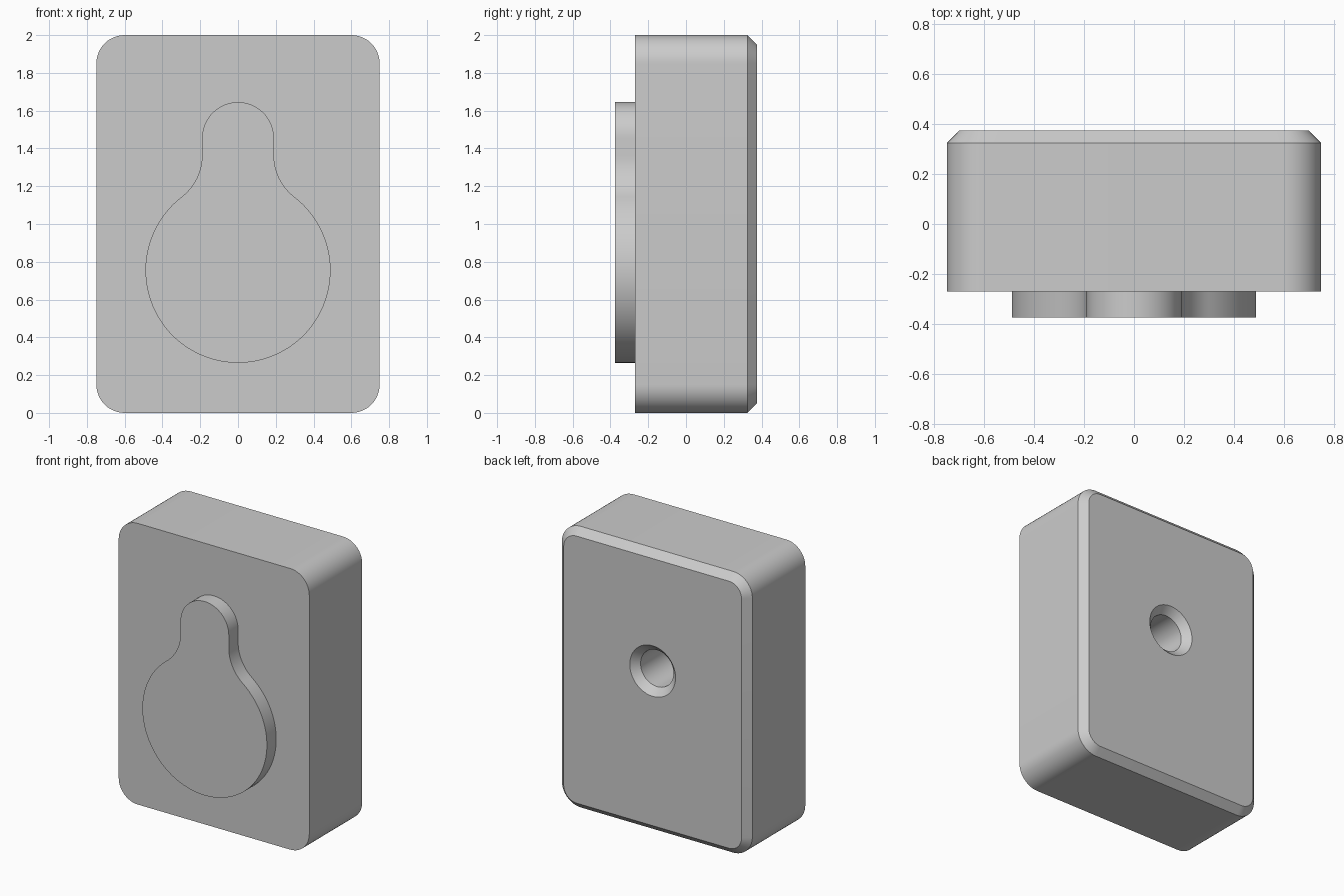
import bpy
import bmesh
from math import cos, sin, pi, sqrt, atan2

old = bpy.data.objects.get("Cube")
if old:
    bpy.data.objects.remove(old, do_unlink=True)

FRONT, BACK = -0.27, 0.375      # block faces along y
BOSS_FRONT = -0.375
CHAMFER = 0.05

grey = bpy.data.materials.new("light grey")
grey.use_nodes = True
grey.diffuse_color = (0.6, 0.6, 0.6, 1)
grey.node_tree.nodes["Principled BSDF"].inputs["Base Color"].default_value = (0.6, 0.6, 0.6, 1)


def arc(cx, cz, r, a0, a1, n):
    """Points on an arc in the xz plane."""
    angles = [a0 + (a1 - a0) * i / n for i in range(n + 1)]
    return [(cx + r * cos(a), cz + r * sin(a)) for a in angles]


def rounded_rect(inset):
    """Outline of the block, offset inwards."""
    r = 0.15
    pts = []
    corners = [(0.6, 1.85), (-0.6, 1.85), (-0.6, r), (0.6, r)]
    for i, (x, z) in enumerate(corners):
        pts += arc(x, z, r - inset, i * pi / 2, (i + 1) * pi / 2, 12)
    return pts


def loft(name, sections):
    """Capped solid through (y, outline) sections."""
    bm = bmesh.new()
    rings = [[bm.verts.new((x, y, z)) for x, z in pts] for y, pts in sections]
    for a, b in zip(rings, rings[1:]):
        for i in range(len(a)):
            j = (i + 1) % len(a)
            bm.faces.new((a[i], a[j], b[j], b[i]))
    bm.faces.new(rings[0])
    bm.faces.new(rings[-1])
    bmesh.ops.recalc_face_normals(bm, faces=bm.faces)
    mesh = bpy.data.meshes.new(name)
    bm.to_mesh(mesh)
    bm.free()
    mesh.materials.append(grey)
    obj = bpy.data.objects.new(name, mesh)
    bpy.context.collection.objects.link(obj)
    return obj


def activate(obj):
    bpy.ops.object.select_all(action='DESELECT')
    obj.select_set(True)
    bpy.context.view_layer.objects.active = obj


# Block with rounded corners and a chamfered back edge
block = loft("block", [(FRONT, rounded_rect(0)),
                       (BACK - CHAMFER, rounded_rect(0)),
                       (BACK, rounded_rect(CHAMFER))])

# Blind countersunk hole in the back
hole = [(-0.2, 0.13), (BACK - 0.05, 0.13), (BACK + 0.05, 0.23)]
cutter = loft("hole_cutter",
              [(y, arc(0, 1.15, r, 0, 2 * pi, 48)[:-1]) for y, r in hole])
cutter.hide_render = True
cut = block.modifiers.new("hole", 'BOOLEAN')
cut.operation = 'DIFFERENCE'
cut.solver = 'EXACT'
cut.object = cutter
activate(block)
bpy.ops.object.modifier_apply(modifier=cut.name)
bpy.data.objects.remove(cutter, do_unlink=True)

# Keyhole boss: large disc, fillets, neck and rounded top
disc_r, neck_r, fillet_r = 0.49, 0.19, 0.28
disc_z, neck_z = 0.755, 1.455
fx = neck_r + fillet_r
fz = disc_z + sqrt((disc_r + fillet_r) ** 2 - fx ** 2)
touch = atan2(fz - disc_z, fx)
outline = arc(0, disc_z, disc_r, -pi / 2, touch, 36)
outline += arc(fx, fz, fillet_r, pi + touch, pi, 12)[1:]
outline += arc(0, neck_z, neck_r, 0, pi / 2, 16)
outline += [(-x, z) for x, z in reversed(outline[1:-1])]
boss = loft("keyhole_boss", [(BOSS_FRONT, outline), (FRONT + 0.005, outline)])

for obj in (block, boss):
    activate(obj)
    bpy.ops.object.shade_smooth_by_angle(angle=pi / 6)
